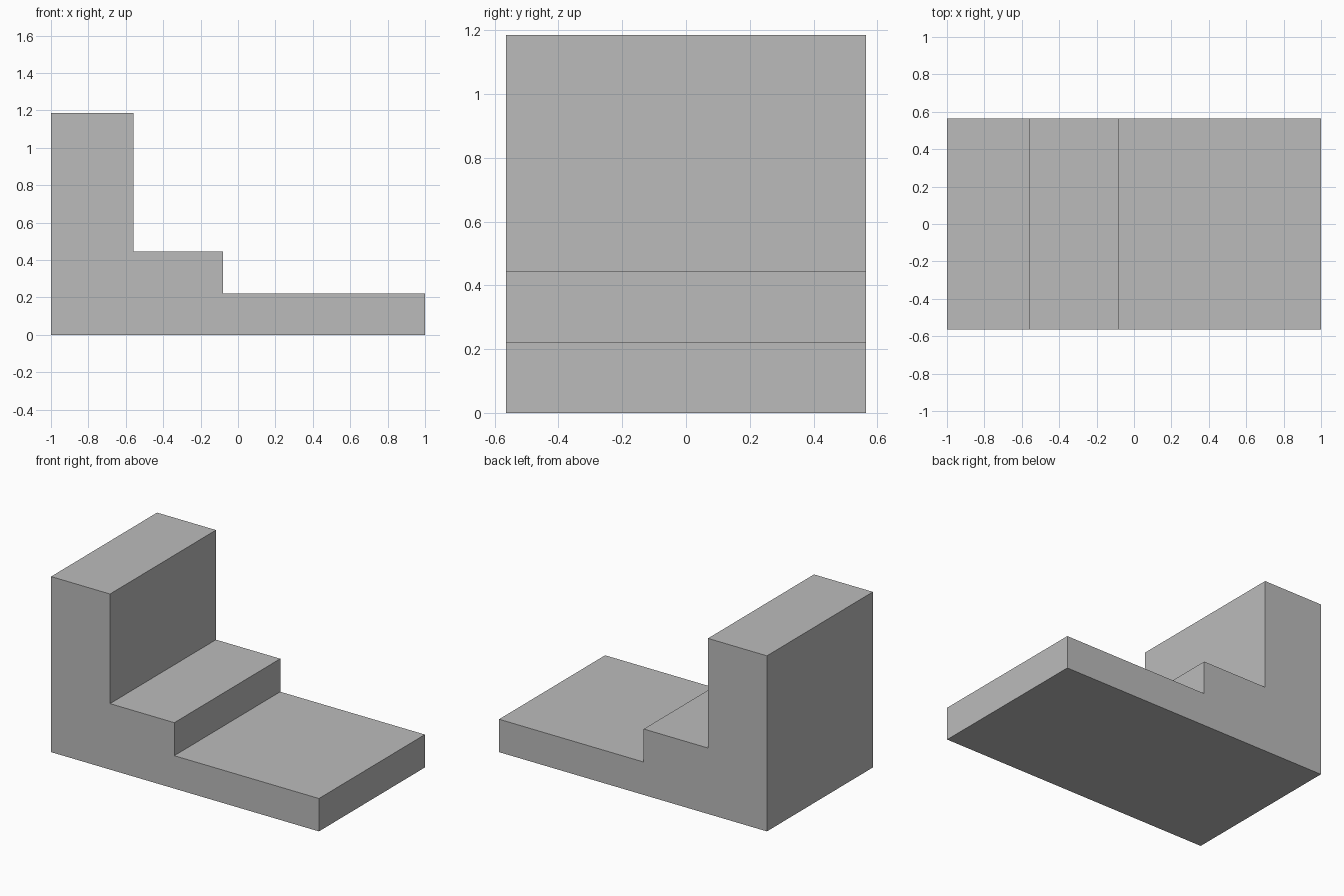
import bpy
import bmesh
from mathutils import Vector

cube = bpy.data.objects.get("Cube")
if cube:
    bpy.data.objects.remove(cube, do_unlink=True)

# Single plain grey finish
grey = bpy.data.materials.new("plain_grey")
grey.use_nodes = True
colour = (0.5, 0.5, 0.5, 1)
grey.diffuse_color = colour
grey.node_tree.nodes["Principled BSDF"].inputs["Base Color"].default_value = colour

HALF_DEPTH = 0.565
# Each level: right edge and height, from the tall block down to the base
LEVELS = [(-0.56, 1.185), (-0.08, 0.445), (1.0, 0.222)]

# Stepped side outline
outline = [(-1.0, 0.0)]
edge = -1.0
for right, height in LEVELS:
    outline += [(edge, height), (right, height)]
    edge = right
outline.append((edge, 0.0))

# Extrude the outline from front to back
bm = bmesh.new()
face = bm.faces.new([bm.verts.new((x, -HALF_DEPTH, z)) for x, z in outline])
result = bmesh.ops.extrude_face_region(bm, geom=[face])
moved = [v for v in result["geom"] if isinstance(v, bmesh.types.BMVert)]
bmesh.ops.translate(bm, verts=moved, vec=Vector((0, 2 * HALF_DEPTH, 0)))

# Close the front if the extrusion opened it
open_edges = [e for e in bm.edges if e.is_boundary]
if open_edges:
    bmesh.ops.holes_fill(bm, edges=open_edges, sides=0)
bmesh.ops.recalc_face_normals(bm, faces=bm.faces[:])

mesh = bpy.data.meshes.new("stepped_block")
bm.to_mesh(mesh)
bm.free()
mesh.materials.append(grey)
block = bpy.data.objects.new("stepped_block", mesh)
bpy.context.collection.objects.link(block)
